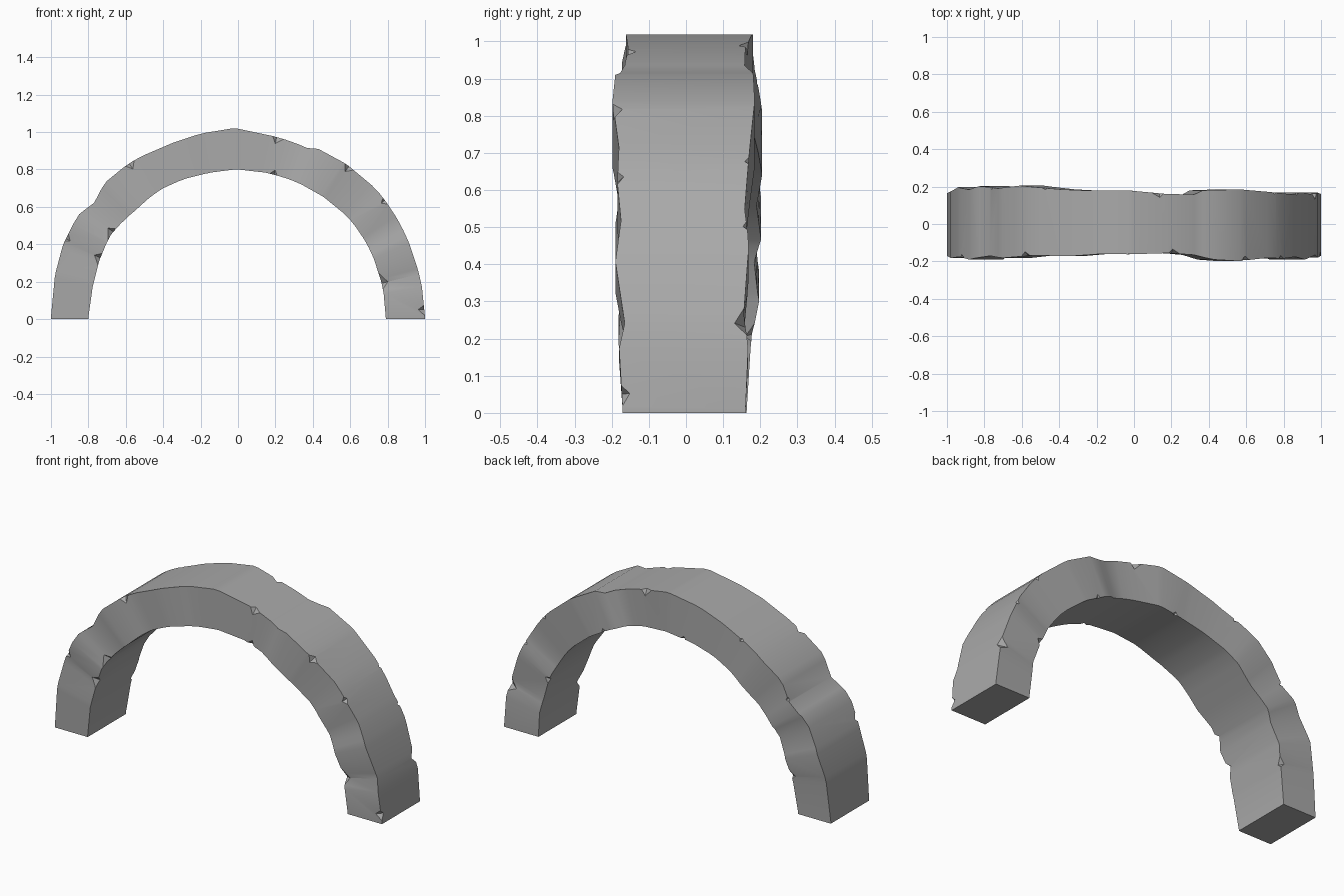
import bpy
import bmesh
from math import atan2, cos, sin, hypot, pi, radians
from mathutils import Matrix, Vector

if "Cube" in bpy.data.objects:
    bpy.data.objects.remove(bpy.data.objects["Cube"])

# One weathered stone colour
stone = bpy.data.materials.new("grey stone")
stone.use_nodes = True
stone.diffuse_color = (0.4, 0.4, 0.4, 1)
stone.node_tree.nodes["Principled BSDF"].inputs["Base Color"].default_value = stone.diffuse_color

# Hand-shaped outlines as x, z points from the right foot over the crown
OUTER = [(-1, .01), (-.98, .22), (-.93, .41), (-.85, .56), (-.77, .62), (-.71, .73),
         (-.57, .84), (-.4, .92), (-.2, .99), (-.02, 1.02), (.18, .98), (.4, .9),
         (.43, .91), (.59, .82), (.75, .68), (.9, .44), (.96, .27), (1, .01)]
INNER = [(-.8, .01), (-.77, .2), (-.68, .45), (-.55, .58), (-.4, .7), (-.16, .78),
         (0, .8), (.2, .77), (.43, .67), (.6, .53), (.7, .38), (.76, .22), (.79, .01)]
# Depth of each face as angle, y points
FRONT = [(0, .17), (10, .18), (14, .165), (24, .19), (31, .175), (38, .185), (46, .18),
         (57, .2), (65, .19), (71, .165), (80, .155), (91, .162), (100, .16), (110, .172),
         (122, .168), (134, .182), (141, .17), (150, .19), (157, .175), (166, .182), (180, .17)]
BACK = [(0, .16), (11, .168), (16, .155), (27, .17), (33, .158), (45, .172), (56, .185),
        (68, .18), (71, .158), (80, .16), (92, .18), (103, .178), (113, .185), (127, .205),
        (136, .19), (145, .202), (151, .18), (158, .197), (166, .175), (180, .163)]


def polar(points):
    """Turn outline points into angle, radius pairs in rising angle order."""
    return sorted((180 - 180 * atan2(z, -x) / pi, hypot(x, z)) for x, z in points)


def sample(pairs, angle):
    """Linear interpolation along angle, value pairs."""
    if angle <= pairs[0][0]:
        return pairs[0][1]
    for (a, u), (b, v) in zip(pairs, pairs[1:]):
        if angle <= b:
            return u + (v - u) * (angle - a) / (b - a)
    return pairs[-1][1]


def place(angle, radius, y):
    t = radians(angle)
    return Vector((radius * cos(t), y, radius * sin(t)))


def make_object(name, bm):
    mesh = bpy.data.meshes.new(name)
    bmesh.ops.recalc_face_normals(bm, faces=bm.faces)
    bm.to_mesh(mesh)
    bm.free()
    ob = bpy.data.objects.new(name, mesh)
    bpy.context.collection.objects.link(ob)
    return ob


# Arch body: a four-cornered section swept through every outline angle
outer, inner = polar(OUTER), polar(INNER)
angles = []
for a in sorted(p[0] for p in outer + inner + FRONT + BACK):
    if .5 < a < 179.5 and (not angles or a - angles[-1] > 1.4):
        angles.append(a)
angles = [.5] + angles + [179.5]
bm = bmesh.new()
rings = []
for a in angles:
    ro, ri = sample(outer, a), sample(inner, a)
    f, b = -sample(FRONT, a), sample(BACK, a)
    rings.append([bm.verts.new(place(a, r, y)) for r, y in ((ri, f), (ro, f), (ro, b), (ri, b))])
for p, q in zip(rings, rings[1:]):
    for i in range(4):
        j = (i + 1) % 4
        bm.faces.new((p[i], p[j], q[j], q[i]))
for ring in (rings[0], rings[-1]):
    for v in ring:
        v.co.z = 0
    bm.faces.new(ring)
arch = make_object("stone_arch", bm)
arch.data.materials.append(stone)

# Chipped corners: angle, on outer edge, on front, size
CHIPS = [(3, 1, 1, .05), (14, 1, 0, .06), (14, 0, 1, .05), (30, 1, 0, .03),
         (39, 1, 1, .04), (42, 1, 0, .03), (54, 1, 1, .05), (78, 1, 1, .05),
         (76, 0, 1, .04), (82, 1, 0, .05), (98, 0, 0, .03), (125, 1, 1, .05),
         (118, 1, 0, .03), (145, 0, 1, .05), (156, 0, 1, .05), (155, 1, 1, .04),
         (140, 1, 0, .03), (62, 0, 0, .03), (25, 0, 0, .04), (165, 0, 0, .04)]
bm = bmesh.new()
for angle, on_outer, on_front, size in CHIPS:
    radius = sample(outer if on_outer else inner, angle)
    y = -sample(FRONT, angle) if on_front else sample(BACK, angle)
    corner = place(angle, radius, y)
    radial = place(angle, 1 if on_outer else -1, 0)
    side = Vector((0, -1 if on_front else 1, 0))
    along = radial.cross(side)
    # Wedge with a deep middle that fades out along the edge
    reach = size * 1.3
    points = [corner - radial * size + side * .01, corner - side * size * .6 + radial * .01,
              corner + along * reach + (radial + side) * .01,
              corner - along * reach * .6 + (radial + side) * .01,
              corner + (radial + side) * size]
    verts = [bm.verts.new(p) for p in points]
    bmesh.ops.convex_hull(bm, input=verts)
cutter = make_object("chip_cutter", bm)
cutter.hide_render = True
cutter.hide_set(True)

chips = arch.modifiers.new("chipped corners", "BOOLEAN")
chips.operation = "DIFFERENCE"
chips.solver = "EXACT"
chips.object = cutter

# Bake the chips, drop the helper and shade smooth with crisp corners
bpy.ops.object.select_all(action="DESELECT")
bpy.context.view_layer.objects.active = arch
arch.select_set(True)
bpy.ops.object.modifier_apply(modifier=chips.name)
bpy.data.objects.remove(cutter)
bpy.ops.object.shade_smooth_by_angle(angle=radians(35))
